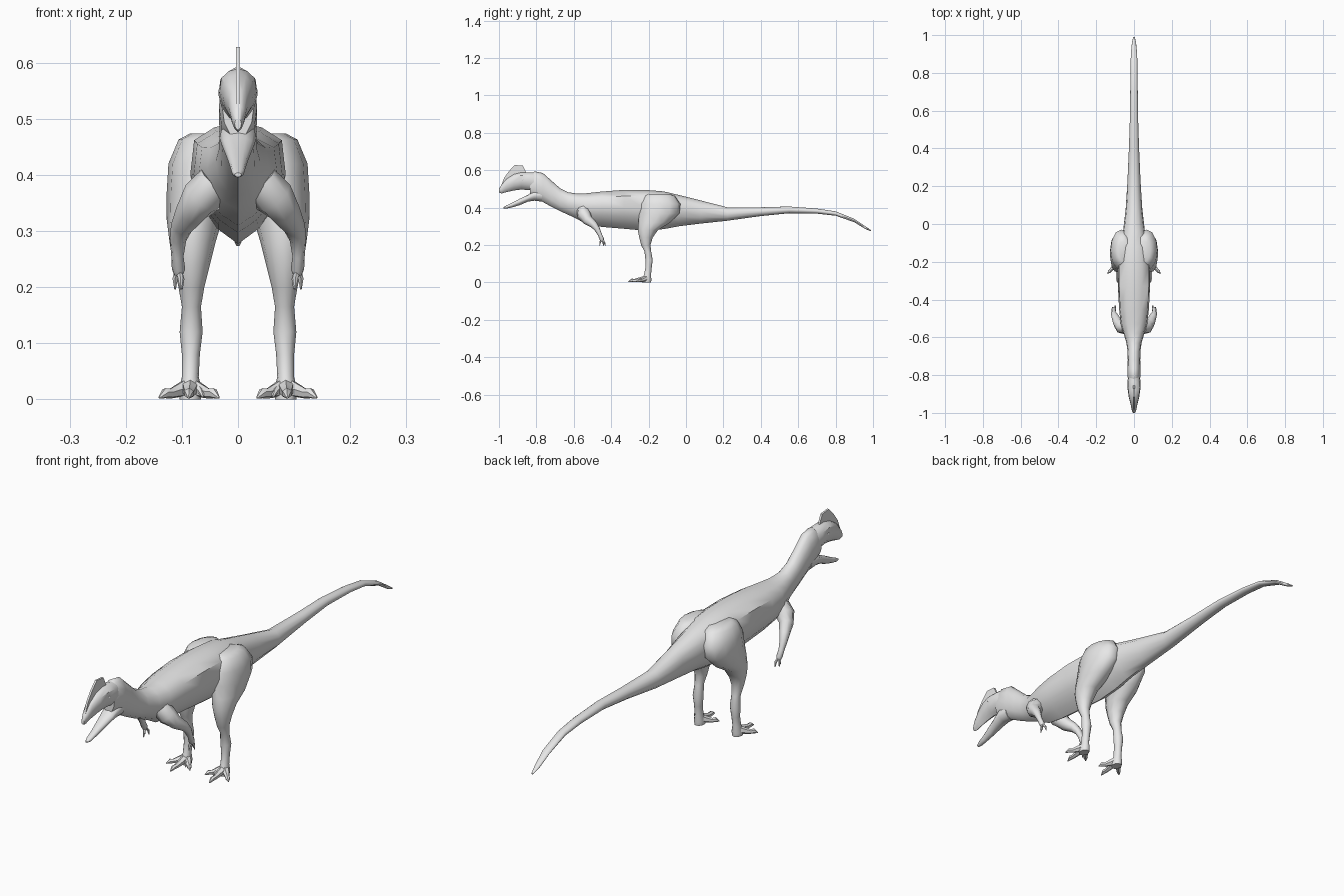
import bpy, bmesh, math
from mathutils import Vector

skin = bpy.data.materials.new("grey_skin")
skin.diffuse_color = (0.8, 0.8, 0.8, 1)


def finish(name, bm, mirror=False, angle=50):
    bmesh.ops.recalc_face_normals(bm, faces=bm.faces)
    me = bpy.data.meshes.new(name)
    bm.to_mesh(me)
    bm.free()
    me.materials.append(skin)
    ob = bpy.data.objects.new(name, me)
    bpy.context.collection.objects.link(ob)
    bpy.ops.object.select_all(action='DESELECT')
    ob.select_set(True)
    bpy.context.view_layer.objects.active = ob
    bpy.ops.object.shade_smooth_by_angle(angle=math.radians(angle))
    if mirror:
        ob.modifiers.new("mirror", 'MIRROR').use_mirror_merge = False
    return ob


def loft(name, rings, mirror=False, angle=50):
    """Skin a list of equal-length point rings and cap both ends."""
    bm = bmesh.new()
    vr = [[bm.verts.new(p) for p in r] for r in rings]
    n = len(vr[0])
    for a, b in zip(vr, vr[1:]):
        for i in range(n):
            j = (i + 1) % n
            bm.faces.new((a[i], a[j], b[j], b[i]))
    bm.faces.new(vr[0])
    bm.faces.new(vr[-1])
    return finish(name, bm, mirror, angle)


def tube(name, path, sides=6, mirror=True):
    """Round limb through (x, y, z, radius) points."""
    pts = [Vector(p[:3]) for p in path]
    rings = []
    for i, p in enumerate(path):
        t = (pts[min(i + 1, len(pts) - 1)] - pts[max(i - 1, 0)]).normalized()
        u = t.cross(Vector((1, 0.1, 0.05))).normalized()
        v = t.cross(u)
        rings.append([pts[i] + p[3] * (u * math.cos(a) + v * math.sin(a))
                      for a in (2 * math.pi * k / sides for k in range(sides))])
    return loft(name, rings, mirror)


# Half cross-section of the torso: ridge on the back, keel on the belly
HALF = [(0, 1), (.5, .9), (.92, .68), (1, .1), (.82, -.35), (.42, -.76), (0, -1)]


def section(y, top, bot, w, k):
    """Blend an ellipse (k=0) into the torso profile (k=1)."""
    c, h = (top + bot) / 2, (top - bot) / 2
    half = []
    for i, (px, pz) in enumerate(HALF):
        a = math.pi * i / 6
        half.append((w * (k * px + (1 - k) * math.sin(a)),
                     c + h * (k * pz + (1 - k) * math.cos(a))))
    pts = half + [(-x, z) for x, z in half[-2:0:-1]]
    return [(x, y, z) for x, z in pts]


# Neck, torso and tail
loft("body", [section(*r) for r in [
    (-.835, .575, .465, .028, 0), (-.81, .594, .452, .034, 0),
    (-.765, .585, .43, .034, 0), (-.72, .545, .405, .033, 0),
    (-.675, .505, .382, .034, .1), (-.63, .482, .362, .040, .3),
    (-.58, .475, .338, .055, .6), (-.53, .477, .310, .070, .9),
    (-.45, .486, .297, .079, 1), (-.33, .495, .287, .085, 1),
    (-.22, .495, .277, .085, 1), (-.12, .487, .285, .078, 1),
    (-.04, .468, .300, .058, .7), (.08, .438, .315, .044, .3),
    (.22, .402, .330, .035, 0), (.40, .402, .355, .027, 0),
    (.55, .406, .370, .022, 0), (.70, .395, .368, .020, 0),
    (.80, .380, .357, .018, 0), (.90, .340, .322, .017, 0),
    (.96, .300, .285, .011, 0), (.99, .279, .273, .004, 0)]])

# Skull with upper jaw
loft("skull", [section(*r) for r in [
    (-.79, .585, .475, .028, 0), (-.835, .588, .493, .035, .6),
    (-.88, .590, .497, .033, .7), (-.92, .580, .492, .027, .7),
    (-.96, .555, .483, .017, .7), (-.985, .525, .476, .012, .7),
    (-1.0, .500, .480, .006, .5)]], angle=35)

# Thin head crest
outline = [(-.995, .50), (-.972, .56), (-.945, .597), (-.915, .628),
           (-.872, .624), (-.85, .578), (-.87, .53), (-.95, .51)]
loft("crest", [[(x, y, z) for y, z in outline] for x in (-.004, .004)], angle=30)

# Lower jaw
loft("lower_jaw", [section(*r) for r in [
    (-.77, .50, .432, .028, 0), (-.81, .492, .437, .033, .4),
    (-.845, .468, .432, .028, .5), (-.89, .447, .413, .020, .6),
    (-.93, .426, .401, .014, .6), (-.96, .412, .395, .011, .5),
    (-.975, .404, .396, .006, .3)]])

# Eyes
bm = bmesh.new()
bmesh.ops.create_uvsphere(bm, u_segments=8, v_segments=6, radius=.008)
bmesh.ops.translate(bm, verts=bm.verts, vec=(.027, -.872, .55))
finish("eye", bm, True)


def flat_ring(z, x0, x1, y0, y1, n=12):
    return [((x0 + x1) / 2 + (x1 - x0) / 2 * math.cos(2 * math.pi * i / n),
             (y0 + y1) / 2 + (y1 - y0) / 2 * math.sin(2 * math.pi * i / n), z)
            for i in range(n)]


# Thigh, shin and ankle
loft("leg", [flat_ring(*r) for r in [
    (.474, .02, .085, -.20, -.09), (.463, .01, .106, -.225, -.06),
    (.42, .01, .124, -.245, -.03), (.37, .015, .127, -.25, -.035),
    (.32, .028, .127, -.255, -.085), (.28, .040, .122, -.258, -.15),
    (.24, .050, .115, -.25, -.178), (.20, .060, .106, -.24, -.19),
    (.165, .066, .100, -.222, -.186), (.12, .063, .104, -.217, -.178),
    (.08, .068, .100, -.217, -.183), (.04, .070, .100, -.225, -.187),
    (.015, .064, .106, -.235, -.185), (.0, .066, .104, -.235, -.187)]],
    mirror=True)

# Three front toes with tapering claws, plus a small inner toe
for name, tx, ty in (("inner_toe", .034, -.262), ("middle_toe", .088, -.31),
                     ("outer_toe", .14, -.262)):
    path = [(.085 + (tx - .085) * t, -.205 + (ty + .205) * t, z, r)
            for t, z, r in ((0, .025, .016), (.35, .016, .013), (.65, .010, .009),
                            (.8, .011, .0095), (1, .003, .002))]
    tube(name, path)
tube("small_toe", [(.075, -.215, .025, .008), (.066, -.238, .014, .006),
                   (.062, -.25, .004, .002)])

# Arm
tube("arm", [(.040, -.55, .385, .035), (.064, -.545, .36, .037),
             (.084, -.525, .333, .028), (.100, -.492, .308, .020),
             (.107, -.475, .285, .015), (.108, -.46, .255, .011),
             (.106, -.45, .232, .012), (.106, -.447, .222, .008)], sides=8)

# Fingers
for name, dx, dy in (("front_finger", -.004, -.018), ("middle_finger", .006, .004),
                     ("rear_finger", -.006, .014)):
    tube(name, [(.106, -.448, .232, .006), (.106 + dx, -.446 + dy * .7, .215, .005),
                (.106 + dx, -.444 + dy, .196, .0015)], sides=5)
